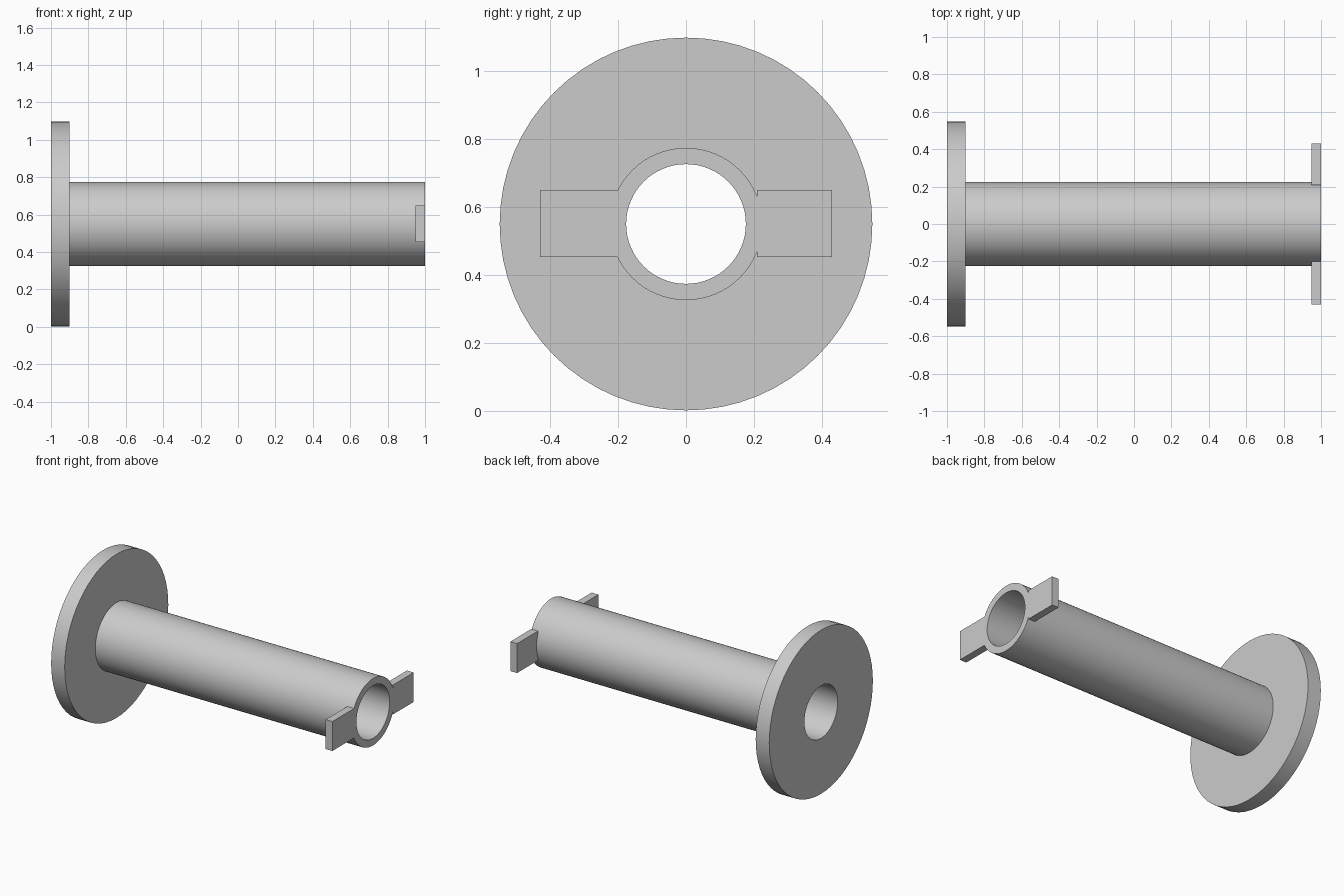
import bpy, bmesh, math
from mathutils import Matrix, Vector

if "Cube" in bpy.data.objects:
    bpy.data.objects.remove(bpy.data.objects["Cube"], do_unlink=True)

AXIS_Z = 0.55
SEGMENTS = 64

grey = bpy.data.materials.new("plain grey")
grey.use_nodes = True
grey.diffuse_color = (0.6, 0.6, 0.6, 1)
grey.node_tree.nodes["Principled BSDF"].inputs["Base Color"].default_value = (0.6, 0.6, 0.6, 1)


def add_object(name, bm):
    bmesh.ops.recalc_face_normals(bm, faces=bm.faces)
    mesh = bpy.data.meshes.new(name)
    bm.to_mesh(mesh)
    bm.free()
    mesh.materials.append(grey)
    obj = bpy.data.objects.new(name, mesh)
    bpy.context.collection.objects.link(obj)
    return obj


def lathe(name, profile):
    """Revolve a closed (x, radius) outline around the long axis."""
    bm = bmesh.new()
    verts = [bm.verts.new((x, 0, AXIS_Z + r)) for x, r in profile]
    edges = [bm.edges.new((v, verts[i - 1])) for i, v in enumerate(verts)]
    bmesh.ops.spin(bm, geom=verts + edges, cent=(0, 0, AXIS_Z), axis=(1, 0, 0),
                   angle=math.tau, steps=SEGMENTS, use_merge=True)
    bmesh.ops.remove_doubles(bm, verts=bm.verts, dist=0.0001)
    return add_object(name, bm)


def box(name, low, high):
    low, high = Vector(low), Vector(high)
    bm = bmesh.new()
    bmesh.ops.create_cube(bm, size=1, matrix=Matrix.Translation((low + high) / 2)
                          @ Matrix.Diagonal((*(high - low), 1)))
    return add_object(name, bm)


# Hollow tube with a wide flange at one end
spool = lathe("flanged_tube", [(-1, 0.176), (-1, 0.548), (-0.9, 0.548),
                               (-0.9, 0.224), (1, 0.224), (1, 0.176)])
bpy.context.view_layer.objects.active = spool
spool.select_set(True)
bpy.ops.object.shade_smooth_by_angle(angle=math.radians(30))

# Flat locking tabs at the open end
box("front_tab", (0.95, -0.43, 0.453), (1, -0.195, 0.65))
box("back_tab", (0.95, 0.209, 0.453), (1, 0.43, 0.65))
